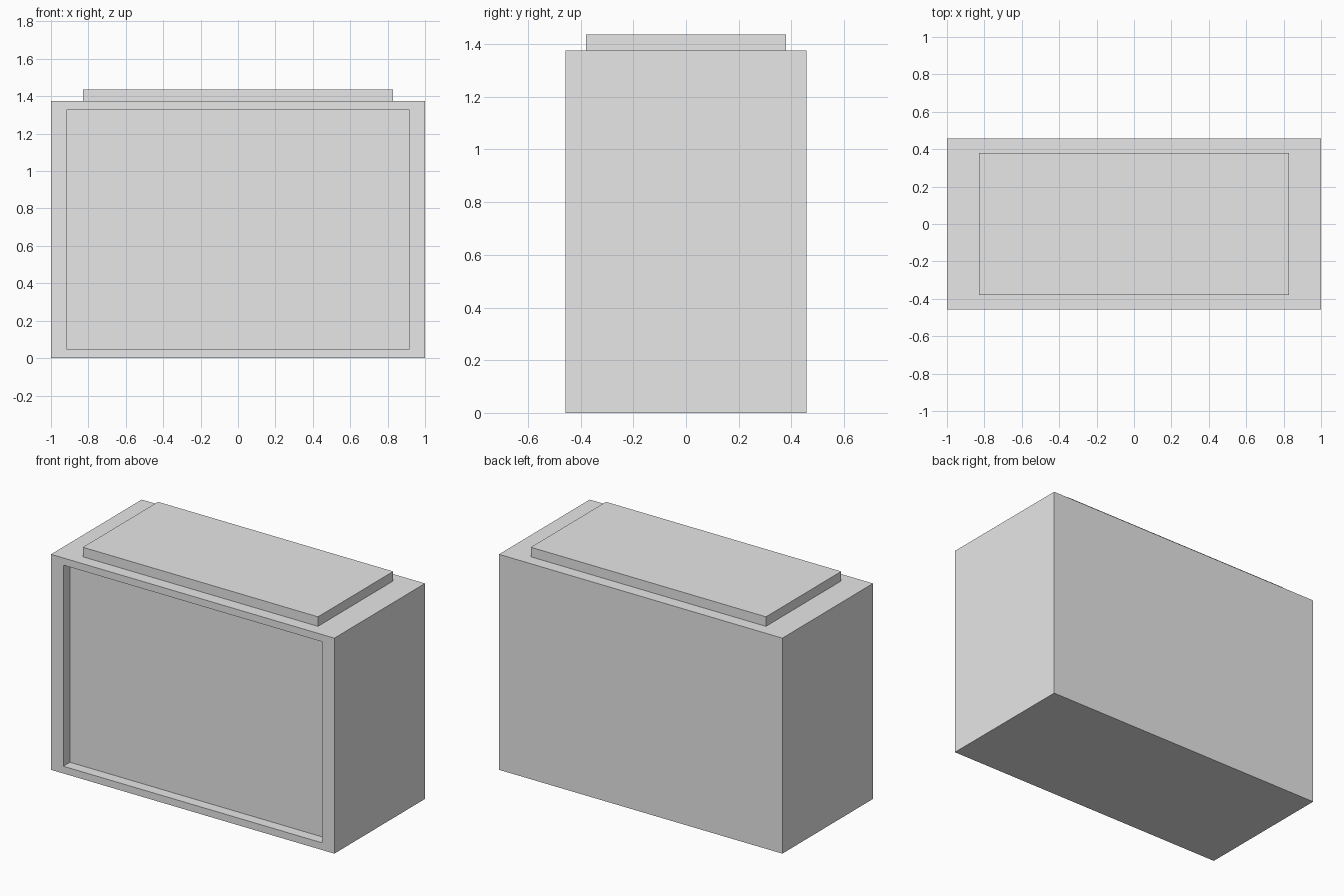
import bpy
import bmesh
from mathutils import Matrix, Vector

default_cube = bpy.data.objects.get("Cube")
if default_cube:
    bpy.data.objects.remove(default_cube, do_unlink=True)

HALF_X, HALF_Y, BODY_TOP, LID_TOP = 1.0, 0.457, 1.375, 1.436
RECESS_DEPTH = 0.067

grey = bpy.data.materials.new("light grey")
grey.use_nodes = True
grey.diffuse_color = (0.8, 0.8, 0.8, 1)
grey.node_tree.nodes["Principled BSDF"].inputs["Base Color"].default_value = (0.8, 0.8, 0.8, 1)


def box_mesh(half_x, half_y, bottom, top):
    bm = bmesh.new()
    size = Matrix.Diagonal((2 * half_x, 2 * half_y, top - bottom, 1))
    place = Matrix.Translation((0, 0, (bottom + top) / 2))
    bmesh.ops.create_cube(bm, size=1, matrix=place @ size)
    return bm


def add_part(name, bm):
    mesh = bpy.data.meshes.new(name)
    bm.to_mesh(mesh)
    bm.free()
    mesh.materials.append(grey)
    part = bpy.data.objects.new(name, mesh)
    bpy.context.collection.objects.link(part)
    return part


# Cabinet body with a framed, recessed front panel
body = box_mesh(HALF_X, HALF_Y, 0, BODY_TOP)
body.normal_update()
front = min(body.faces, key=lambda f: f.normal.y)
bmesh.ops.inset_region(body, faces=[front], thickness=0.065)
# Side rails are wider than the top and bottom rails
for v in front.verts:
    v.co.x = 0.913 if v.co.x > 0 else -0.913
# Push the panel inward, leaving straight walls
panel = bmesh.ops.extrude_discrete_faces(body, faces=[front])["faces"][0]
bmesh.ops.translate(body, verts=panel.verts, vec=Vector((0, RECESS_DEPTH, 0)))
bmesh.ops.recalc_face_normals(body, faces=body.faces)
add_part("cabinet_body", body)

# Raised slab on top
add_part("top_slab", box_mesh(0.83, 0.379, BODY_TOP, LID_TOP))
